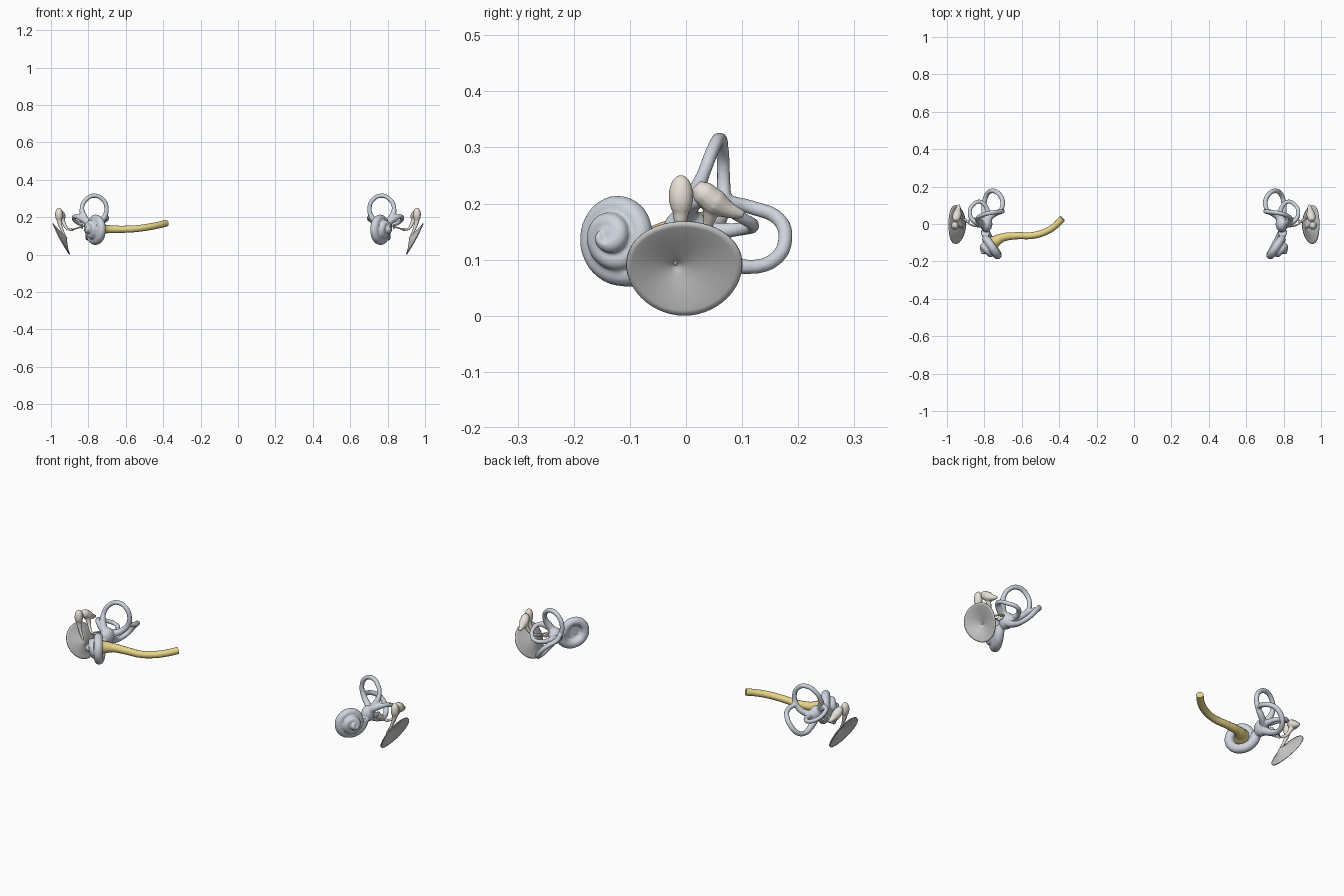
import bpy, bmesh, math
from mathutils import Vector

if "Cube" in bpy.data.objects:
    bpy.data.objects.remove(bpy.data.objects["Cube"])


def material(name, color):
    m = bpy.data.materials.new(name)
    m.diffuse_color = (*color, 1)
    m.use_nodes = True
    m.node_tree.nodes["Principled BSDF"].inputs["Base Color"].default_value = m.diffuse_color
    return m


LABYRINTH = material("labyrinth_grey", (0.62, 0.66, 0.73))
BONE = material("bone", (0.80, 0.75, 0.68))
NERVE = material("nerve_yellow", (0.80, 0.66, 0.25))
DRUM = material("drum_grey", (0.55, 0.56, 0.58))


def tube(points):
    """Smooth round tube through (x, y, z, radius) points."""
    cu = bpy.data.curves.new("tube", 'CURVE')
    cu.dimensions = '3D'
    cu.bevel_depth = 1.0
    cu.bevel_resolution = 4
    cu.resolution_u = 8
    cu.use_fill_caps = True
    sp = cu.splines.new('BEZIER')
    sp.bezier_points.add(len(points) - 1)
    for bp, p in zip(sp.bezier_points, points):
        bp.co = p[:3]
        bp.radius = p[3]
        bp.handle_left_type = bp.handle_right_type = 'AUTO'
    ob = bpy.data.objects.new("tube", cu)
    bpy.context.collection.objects.link(ob)
    bpy.ops.object.select_all(action='DESELECT')
    ob.select_set(True)
    bpy.context.view_layer.objects.active = ob
    bpy.ops.object.convert(target='MESH')
    return bpy.context.object


def ball(center, radii, rot=(0, 0, 0)):
    bpy.ops.mesh.primitive_uv_sphere_add(segments=24, ring_count=14, location=center, rotation=rot)
    ob = bpy.context.object
    ob.scale = radii
    bpy.ops.object.transform_apply(location=True, rotation=True, scale=True)
    return ob


def finish(name, parts, mat, voxel=0, mirror=True):
    """Join the parts, fuse them into one organic skin, mirror to the other ear."""
    bpy.ops.object.select_all(action='DESELECT')
    for p in parts:
        p.select_set(True)
    ob = parts[0]
    bpy.context.view_layer.objects.active = ob
    if len(parts) > 1:
        bpy.ops.object.join()
    ob.name = ob.data.name = name
    ob.data.materials.clear()
    ob.data.materials.append(mat)
    bpy.ops.object.shade_smooth()
    if voxel:
        r = ob.modifiers.new("fuse", 'REMESH')
        r.mode = 'VOXEL'
        r.voxel_size = voxel
        r.use_smooth_shade = True
        s = ob.modifiers.new("soften", 'SMOOTH')
        s.iterations = 4
    if mirror:
        ob.modifiers.new("other_ear", 'MIRROR').use_axis = (True, False, False)
    return ob


# semicircular canals
anterior = tube([(.80, -.005, .165, .022), (.822, .008, .20, .018), (.834, .03, .25, .012),
                 (.813, .047, .294, .012), (.767, .06, .315, .012), (.72, .065, .292, .012),
                 (.703, .067, .247, .012), (.715, .066, .20, .014), (.745, .055, .168, .016),
                 (.785, .025, .15, .02)])
posterior = tube([(.712, .066, .205, .012), (.702, .12, .192, .013), (.725, .163, .174, .013),
                  (.757, .177, .14, .013), (.785, .16, .102, .013), (.80, .115, .087, .013),
                  (.80, .07, .098, .016), (.795, .02, .125, .02)])
lateral = tube([(.805, -.005, .175, .02), (.835, .005, .193, .018), (.868, .028, .204, .012),
                (.878, .065, .193, .011), (.863, .10, .174, .011), (.828, .12, .16, .011),
                (.793, .095, .154, .012), (.78, .04, .15, .016)])
vestibule = ball((.79, .0, .15), (.033, .042, .042))

# cochlea: conical spiral about an axis pointing outward and forward
center = Vector((.757, -.115, .14))
axis = Vector((.88, -.47, 0)).normalized()
side = Vector((.47, .88, 0)).normalized()
spiral = []
TURN = 900
for deg in range(0, TURN + 1, 30):
    t = deg / TURN
    a = -math.radians(deg)
    if deg < 90:
        rad = .082 - .018 * deg / 90
    else:
        rad = .064 * (1 - (deg - 90) / (TURN - 90)) ** .85
    rise = .062 * max(0, (deg - 200) / (TURN - 200))
    p = center + side * rad * math.cos(a) + Vector((0, 0, rad * math.sin(a))) + axis * rise
    spiral.append((*p, .0245 - .008 * t))
cochlea = tube(spiral)
tip = center + axis * .062
core = tube([(*(center + axis * .005), .04), (*(center + axis * .035), .033), (*tip, .016)])
finish("inner_ear", [vestibule, anterior, posterior, lateral, cochlea, core], LABYRINTH, .004)

# malleus
head = ball((.957, -.009, .213), (.021, .022, .038))
handle = tube([(.957, -.009, .20, .017), (.953, -.01, .168, .012), (.942, -.013, .135, .008),
               (.920, -.02, .09, .005)])
finish("malleus", [head, handle], BONE, .003)

# incus
body = tube([(.952, .018, .232, .012), (.95, .03, .22, .022), (.945, .052, .202, .024),
             (.94, .08, .187, .014), (.936, .103, .18, .007)])
long_process = tube([(.943, .045, .195, .016), (.93, .04, .165, .010), (.912, .026, .138, .007),
                     (.893, .014, .132, .006)])
finish("incus", [body, long_process], BONE, .003)

# stapes: head, two arched legs, footplate
stapes = [ball((.89, .012, .133), (.01, .008, .008)),
          ball((.833, .008, .15), (.005, .028, .014))]
for s in (-1, 1):
    stapes.append(tube([(.89, .012, .133, .005), (.872, .011 + s * .016, .138, .004),
                        (.835, .008 + s * .022, .149, .004)]))
finish("stapes", stapes, BONE)

# eardrum: slanted oval membrane drawn inward to a shallow cone
bm = bmesh.new()
RINGS, SEG = 10, 48
apex = bm.verts.new((.915, -.018, .09))
rings = []
for i in range(1, RINGS + 1):
    r = i / RINGS
    ring = []
    for k in range(SEG):
        a = 2 * math.pi * k / SEG
        c, s = math.cos(a), math.sin(a)
        y = -.018 * (1 - r) + r * (.103 * c - .003 + .008 * s * c)
        z = .09 * (1 - r) + r * (.084 + .083 * s)
        x = .903 + .09 * z / .167 - .034 * (1 - r) ** 1.25 + .003 * r * r * math.cos(2 * a)
        ring.append(bm.verts.new((x, y, z)))
    rings.append(ring)
for k in range(SEG):
    n = (k + 1) % SEG
    bm.faces.new((apex, rings[0][k], rings[0][n]))
    for a, b in zip(rings, rings[1:]):
        bm.faces.new((a[k], b[k], b[n], a[n]))
me = bpy.data.meshes.new("eardrum")
bm.to_mesh(me)
bm.free()
drum = bpy.data.objects.new("eardrum", me)
bpy.context.collection.objects.link(drum)
sol = drum.modifiers.new("thickness", 'SOLIDIFY')
sol.thickness = .005
sol.offset = 0
finish("eardrum", [drum], DRUM)

# nerve, on one ear only, flaring into the cochlea base
nerve = tube([(-.765, -.11, .138, .042), (-.74, -.092, .137, .031), (-.70, -.072, .136, .022),
              (-.63, -.063, .135, .019), (-.54, -.061, .139, .018), (-.47, -.04, .149, .018),
              (-.42, -.008, .159, .018), (-.383, .03, .168, .018)])
finish("cochlear_nerve", [nerve], NERVE, mirror=False)
bpy.ops.object.shade_smooth_by_angle(angle=math.radians(50))
